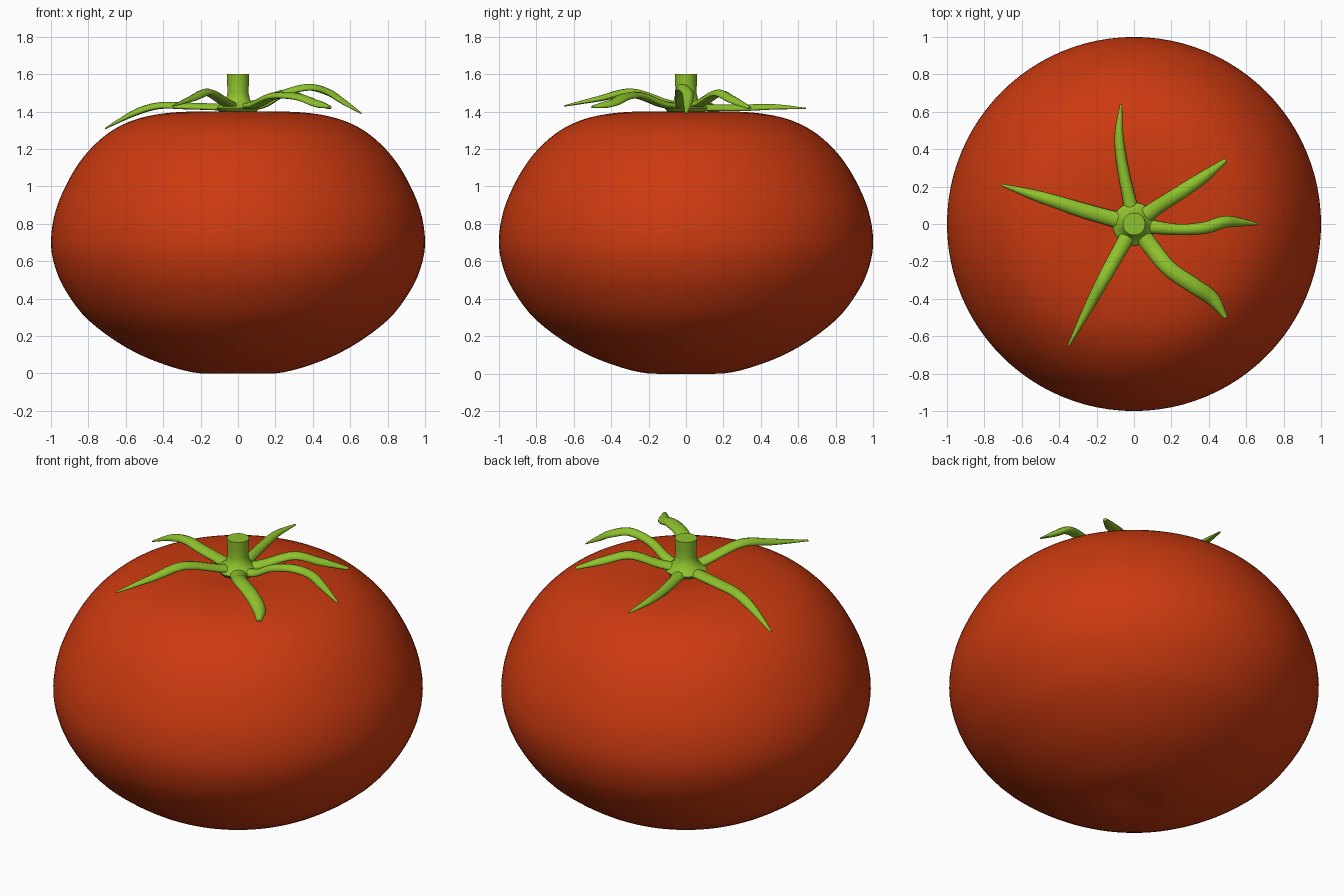
import bpy, bmesh, math
from mathutils import Vector

cube = bpy.data.objects.get("Cube")
if cube:
    bpy.data.objects.remove(cube, do_unlink=True)


def material(name, rgb):
    mat = bpy.data.materials.new(name)
    mat.use_nodes = True
    mat.diffuse_color = (*rgb, 1)
    mat.node_tree.nodes["Principled BSDF"].inputs["Base Color"].default_value = (*rgb, 1)
    return mat


red = material("ripe red", (0.60, 0.042, 0.005))
green = material("leaf green", (0.27, 0.54, 0.026))


def smooth_path(points, steps):
    """Catmull-Rom curve through points of any dimension."""
    pts = [Vector(p) for p in points]
    pts = [2 * pts[0] - pts[1]] + pts + [2 * pts[-1] - pts[-2]]
    out = []
    for a, b, c, d in zip(pts, pts[1:], pts[2:], pts[3:]):
        for i in range(steps):
            t = i / steps
            out.append(0.5 * (2 * b + (c - a) * t + (2 * a - 5 * b + 4 * c - d) * t ** 2
                              + (3 * b - a - 3 * c + d) * t ** 3))
    return out + [pts[-2]]


def loft(name, rings, mat, angle):
    """Skin a list of closed rings, cap both ends and shade smooth."""
    bm = bmesh.new()
    loops = [[bm.verts.new(p) for p in ring] for ring in rings]
    for lo, hi in zip(loops, loops[1:]):
        for i in range(len(lo)):
            bm.faces.new((lo[i - 1], lo[i], hi[i], hi[i - 1]))
    bm.faces.new(loops[0])
    bm.faces.new(loops[-1])
    bmesh.ops.recalc_face_normals(bm, faces=bm.faces)
    mesh = bpy.data.meshes.new(name)
    bm.to_mesh(mesh)
    bm.free()
    mesh.materials.append(mat)
    obj = bpy.data.objects.new(name, mesh)
    bpy.context.collection.objects.link(obj)
    bpy.ops.object.select_all(action='DESELECT')
    obj.select_set(True)
    bpy.context.view_layer.objects.active = obj
    bpy.ops.object.shade_smooth_by_angle(angle=math.radians(angle))
    return obj


def lathe(name, profile, sides, mat, angle):
    turns = [math.tau * i / sides for i in range(sides)]
    return loft(name, [[(r * math.cos(a), r * math.sin(a), z) for a in turns]
                       for r, z in profile], mat, angle)


# Fruit: squat rounded body with a flat base and a shallow crown dimple
fruit_profile = [(0.02, 0.012), (0.2, 0), (0.4, 0.05), (0.6, 0.14), (0.8, 0.285),
                 (0.92, 0.44), (0.98, 0.575), (1, 0.71), (0.975, 0.87), (0.91, 1.025),
                 (0.82, 1.165), (0.7, 1.28), (0.57, 1.35), (0.42, 1.387), (0.25, 1.4),
                 (0.12, 1.392), (0.02, 1.385)]
lathe("fruit", smooth_path(fruit_profile, 4), 96, red, 60)

# Stem with a flared foot
lathe("stem", [(0.06, 1.39), (0.1, 1.4), (0.115, 1.42), (0.09, 1.44), (0.065, 1.462),
               (0.056, 1.5), (0.058, 1.55), (0.06, 1.6)], 32, green, 40)


# Sepals: tapering curled strips with a rounded, slightly cupped section
def sepal(name, points, widths):
    path = smooth_path([(*p, w) for p, w in zip(points, widths)], 6)
    rings = []
    for i, p in enumerate(path):
        ahead, behind = path[min(i + 1, len(path) - 1)], path[max(i - 1, 0)]
        along = (ahead.xyz - behind.xyz).normalized()
        side = along.cross(Vector((0, 0, 1))).normalized()
        up = side.cross(along)
        half = p.w / 2
        thick = min(0.018, half * 0.6)
        ring = []
        for k in range(12):
            c, s = math.cos(math.tau * k / 12), math.sin(math.tau * k / 12)
            ring.append(p.xyz + side * half * c + up * thick * (s - 0.5 * c * c))
        rings.append(ring)
    loft(name, rings, green, 70)


sepal("left_front_sepal",
      [(0, 0, 1.42), (0.09, -0.12, 1.44), (0.19, -0.24, 1.485), (0.32, -0.33, 1.48),
       (0.42, -0.4, 1.445), (0.49, -0.5, 1.425)],
      [0.09, 0.09, 0.085, 0.085, 0.075, 0.025])
sepal("left_sepal",
      [(0, 0, 1.42), (0.13, -0.02, 1.435), (0.25, -0.03, 1.5), (0.38, -0.02, 1.53),
       (0.48, 0.01, 1.505), (0.56, 0.01, 1.455), (0.66, 0, 1.39)],
      [0.09, 0.07, 0.06, 0.065, 0.065, 0.05, 0.012])
sepal("left_back_sepal",
      [(0, 0, 1.42), (0.11, 0.08, 1.45), (0.25, 0.17, 1.5), (0.37, 0.25, 1.465),
       (0.49, 0.34, 1.42)],
      [0.1, 0.08, 0.075, 0.065, 0.025])
sepal("back_sepal",
      [(0, 0, 1.42), (-0.025, 0.13, 1.42), (-0.06, 0.3, 1.42), (-0.08, 0.47, 1.425),
       (-0.07, 0.64, 1.417)],
      [0.1, 0.07, 0.06, 0.048, 0.012])
sepal("right_sepal",
      [(0, 0, 1.42), (-0.12, 0.03, 1.425), (-0.28, 0.075, 1.43), (-0.42, 0.12, 1.432),
       (-0.55, 0.16, 1.395), (-0.71, 0.21, 1.31)],
      [0.11, 0.085, 0.08, 0.07, 0.055, 0.012])
sepal("right_front_sepal",
      [(0, 0, 1.42), (-0.06, -0.11, 1.45), (-0.16, -0.29, 1.505), (-0.25, -0.46, 1.47),
       (-0.35, -0.65, 1.43)],
      [0.09, 0.08, 0.07, 0.05, 0.012])
